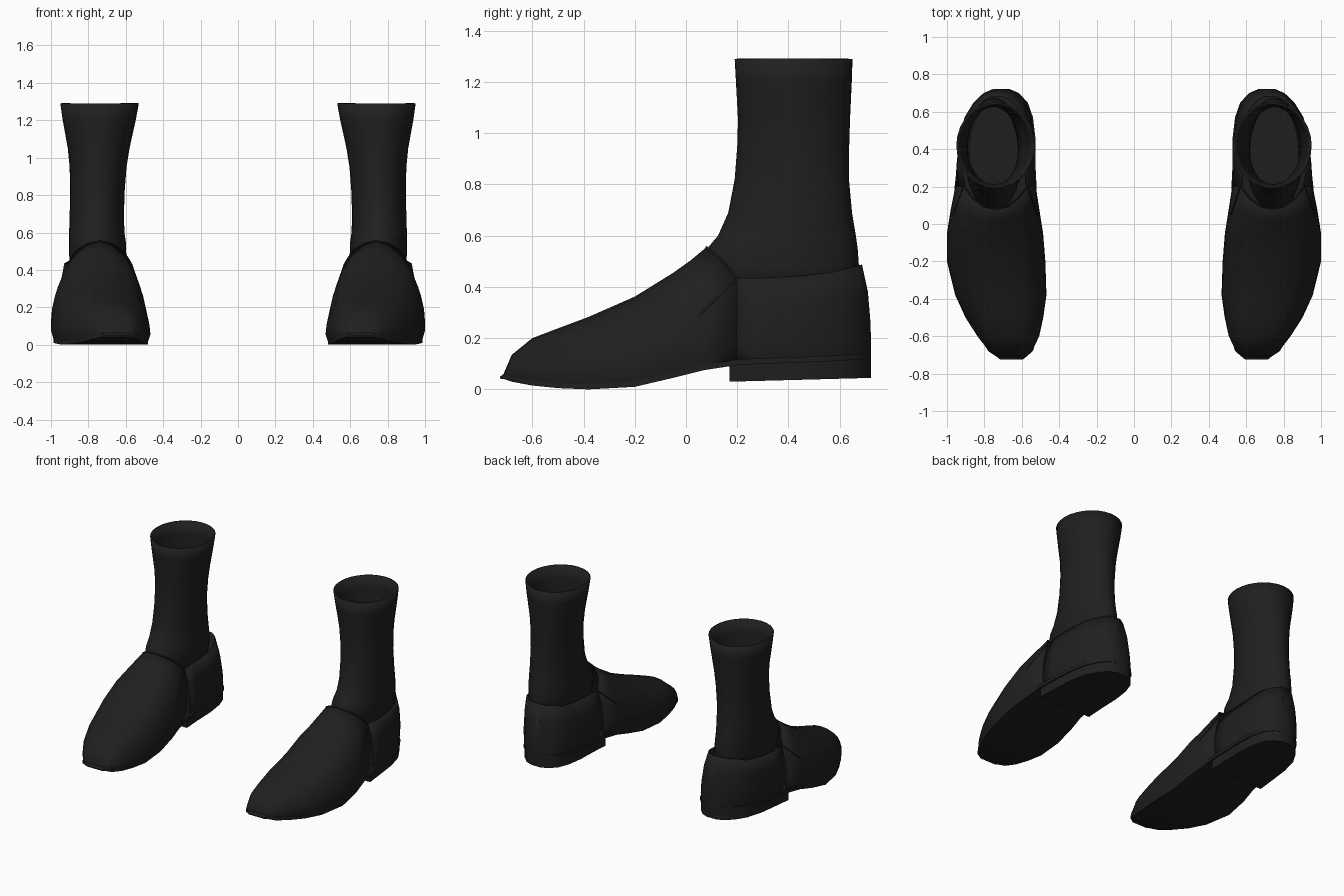
import bpy
import bmesh
import math
from mathutils import Vector
from mathutils.bvhtree import BVHTree

cube = bpy.data.objects.get("Cube")
if cube:
    bpy.data.objects.remove(cube, do_unlink=True)

leather = bpy.data.materials.new("black_leather")
leather.use_nodes = True
colour = (0.014, 0.014, 0.014, 1)
leather.diffuse_color = colour
shader = leather.node_tree.nodes["Principled BSDF"]
shader.inputs["Base Color"].default_value = colour
shader.inputs["Roughness"].default_value = 0.7


def finish(obj, thickness=0):
    """Shade the left-hand part, thicken it and mirror it to the other foot."""
    obj.data.materials.append(leather)
    if thickness:
        solid = obj.modifiers.new("thickness", "SOLIDIFY")
        solid.thickness = thickness
        solid.offset = -1
    mirror = obj.modifiers.new("other_foot", "MIRROR")
    mirror.use_clip = False
    mirror.use_mirror_merge = False


def loft(name, sections, closed=True, caps=(True, True), thickness=0, angle=40):
    """Skin a row of sections; each may use fewer points than its neighbour."""
    bm = bmesh.new()
    rows = [[bm.verts.new(p) for p in s] for s in sections]
    for a, b in zip(rows, rows[1:]):
        n = len(a)
        for i in range(n if closed else n - 1):
            j = (i + 1) % n
            bm.faces.new((a[i], a[j], b[j], b[i]))
    if caps[0]:
        bm.faces.new(rows[0])
    if caps[1]:
        bm.faces.new(rows[-1])
    bmesh.ops.recalc_face_normals(bm, faces=bm.faces)
    mesh = bpy.data.meshes.new(name)
    bm.to_mesh(mesh)
    bm.free()
    obj = bpy.data.objects.new(name, mesh)
    bpy.context.collection.objects.link(obj)
    bpy.ops.object.select_all(action="DESELECT")
    obj.select_set(True)
    bpy.context.view_layer.objects.active = obj
    bpy.ops.object.shade_smooth_by_angle(angle=math.radians(angle))
    finish(obj, thickness)
    return obj


# Stations along the foot: y, centre x, half width, underside z, top z
FRONT = [
    (-.71, .655, .075, .04, .065), (-.68, .66, .115, .03, .135),
    (-.6, .672, .165, .015, .2), (-.5, .693, .208, .005, .238),
    (-.38, .712, .244, 0, .283), (-.2, .737, .263, .01, .362),
    (-.05, .743, .257, .045, .455), (.07, .743, .238, .075, .505),
    (.2, .74, .215, .095, .555),
]
REAR = [
    (.3, .737, .207, .1, .435), (.45, .73, .2, .105, .443),
    (.57, .722, .178, .11, .457), (.65, .712, .14, .115, .47),
    (.7, .71, .09, .118, .48), (.722, .71, .04, .12, .487),
]
# Half profiles: width fraction, height fraction
VAMP = [(.94, 0), (1, .16), (.98, .33), (.91, .53), (.79, .73),
        (.58, .885), (.3, .97), (0, 1)]
COUNTER = [(.96, 0), (1, .12), (1, .35), (.95, .7), (.84, 1)]
BOW = (0, 0, 0, 0, 0, .5, .88, 1)
SIDES = len(VAMP) - 1


def vamp_section(station):
    """Full arch, with the top bowed forward near the throat."""
    y, cx, w, low, top = station
    bow = .12 if y > .1 else .05 if y > 0 else 0
    low += .012
    half = [(w * u, y - bow * b, low + (top - low) * v)
            for (u, v), b in zip(VAMP, BOW)]
    left = [Vector((cx + u, y, z)) for u, y, z in half]
    right = [Vector((cx - u, y, z)) for u, y, z in reversed(half[:-1])]
    return left + right


def counter_side(station, sign):
    y, cx, w, low, top = station
    low += .012
    lean = .035 if y > .6 else 0
    return [Vector((cx + sign * w * u + .018 * v, y - lean * v ** 3,
                    low + (top - low) * v)) for u, v in COUNTER]


# Vamp covering the toe and instep
vamp_rows = [vamp_section(s) for s in FRONT]
vamp = loft("vamp", vamp_rows, caps=(True, False), thickness=.008)

# Heel counter: one open band running rim to rim under the foot
edge = vamp_rows[-1]
n = len(COUNTER)
rows = [edge[:n][::-1] + edge[-n:][::-1]]
for s in REAR:
    rows.append(counter_side(s, 1)[::-1] + counter_side(s, -1))
counter = loft("heel_counter", rows, closed=False, caps=(False, True), thickness=.008)

# Shaft rings: z, front y, back y, centre x, half width
SHAFT = [
    (.36, .09, .655, .75, .14), (.48, .065, .675, .75, .153),
    (.55, .083, .67, .752, .152), (.6, .125, .663, .755, .148),
    (.69, .165, .648, .755, .145), (.82, .19, .636, .752, .146),
    (.95, .2, .637, .748, .152), (1.05, .203, .64, .745, .165),
    (1.2, .195, .647, .742, .195), (1.29, .19, .65, .74, .21),
]
TURN = [2 * math.pi * i / 28 for i in range(28)]
loft("shaft", [[(cx + w * math.cos(a), (f + b) / 2 + (b - f) / 2 * math.sin(a), z)
                for a in TURN] for z, f, b, cx, w in SHAFT],
     caps=(False, False), thickness=.01)


def slab(y, cx, half, low, high):
    return [(cx - half, y, low), (cx + half, y, low),
            (cx + half, y, high), (cx - half, y, high)]


# Sole with a small welt standing out at the toe and round the heel
sole_rows = [slab(-.725, .655, .06, .042, .05)]
for y, cx, w, low, top in FRONT + REAR:
    grow = w * .95 if -.6 <= y < .2 else w + .004
    sole_rows.append(slab(y, cx, grow, low, low + .022))
loft("sole", sole_rows)

# Heel block, its underside rising slightly to the back
heel_rows = []
for y, cx, w, low, top in [(.17, .74, .215, .09, 0)] + REAR:
    heel_rows.append(slab(y, cx, w * .97, .03 + .027 * (y - .17), low + .005))
loft("heel_block", heel_rows)


def seam(name, points, radius=.004):
    """Thin raised stitch line."""
    data = bpy.data.curves.new(name, "CURVE")
    data.dimensions = "3D"
    data.bevel_depth = radius
    data.bevel_resolution = 1
    line = data.splines.new("POLY")
    line.points.add(len(points) - 1)
    for p, co in zip(line.points, points):
        p.co = (*co, 1)
    obj = bpy.data.objects.new(name, data)
    bpy.context.collection.objects.link(obj)
    finish(obj)


# Side seams dropping forward from the throat, laid on the vamp
tree = BVHTree.FromPolygons([v.co for v in vamp.data.vertices],
                            [p.vertices for p in vamp.data.polygons])
for side, sign in (("outer", 1), ("inner", -1)):
    path = []
    for i in range(9):
        t = i / 8
        start = Vector((.74 + sign, .2 - .15 * t, .43 - .14 * t))
        hit = tree.ray_cast(start, Vector((-sign, 0, 0)))[0]
        if hit:
            path.append(hit)
    if len(path) > 1:
        seam(side + "_side_seam", path)

# Throat edge of the vamp
seam("throat_edge", edge[n - 1:len(edge) - n + 1])
